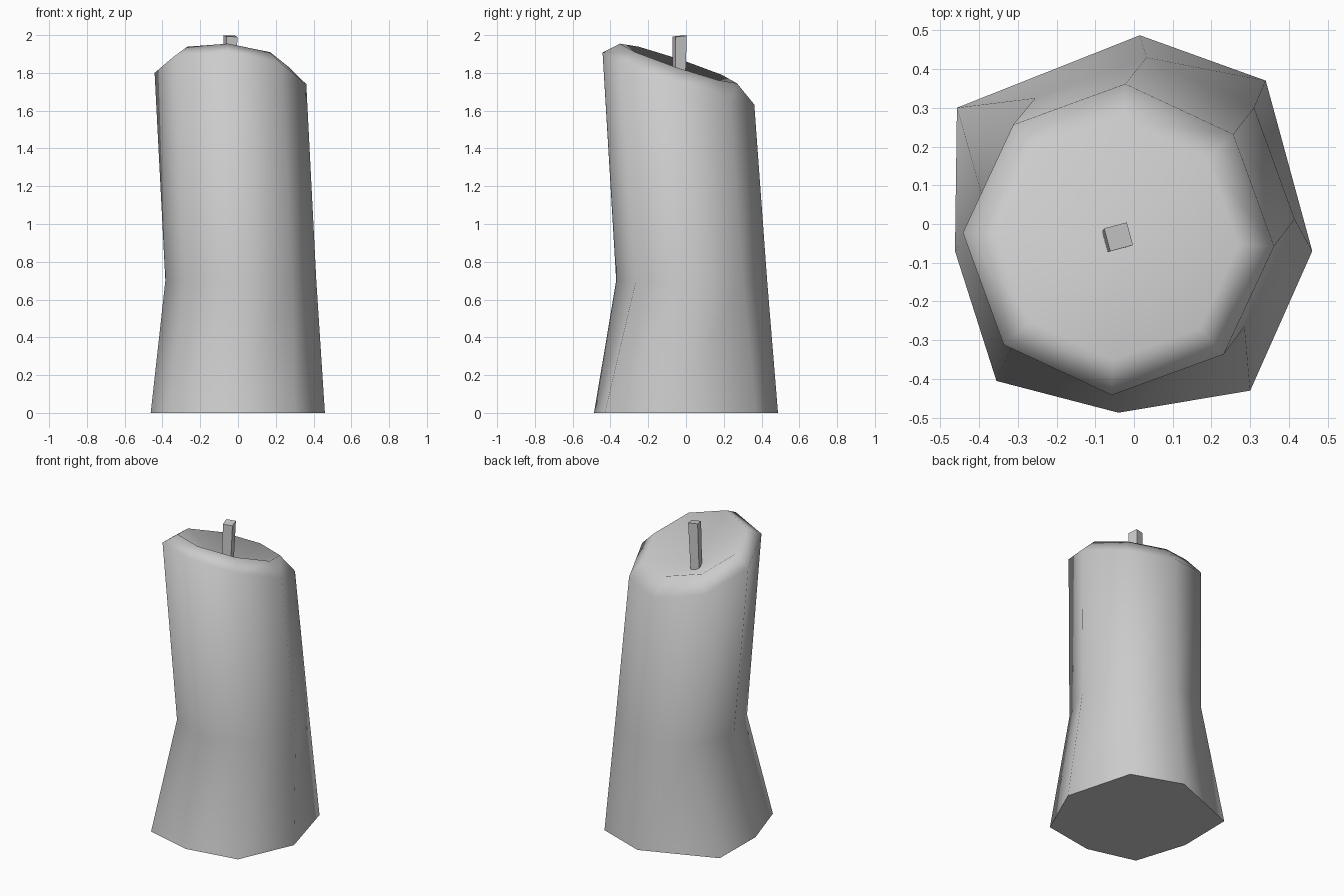
import bpy
import bmesh
from math import cos, sin, radians, tau

default_cube = bpy.data.objects.get("Cube")
if default_cube:
    bpy.data.objects.remove(default_cube, do_unlink=True)

SIDES = 8


def make_material(name, colour):
    material = bpy.data.materials.new(name)
    material.use_nodes = True
    material.diffuse_color = colour
    material.node_tree.nodes["Principled BSDF"].inputs["Base Color"].default_value = colour
    return material


def make_object(name, bm, material):
    bmesh.ops.recalc_face_normals(bm, faces=bm.faces[:])
    mesh = bpy.data.meshes.new(name)
    bm.to_mesh(mesh)
    bm.free()
    mesh.materials.append(material)
    obj = bpy.data.objects.new(name, mesh)
    bpy.context.collection.objects.link(obj)
    return obj


def regular_ring(centre, radius, sides, turn, tilt=(0, 0)):
    """Points of a regular polygon lying on a tilted plane."""
    cx, cy, cz = centre
    points = []
    for i in range(sides):
        angle = tau * i / sides + radians(turn)
        dx, dy = radius * cos(angle), radius * sin(angle)
        points.append((cx + dx, cy + dy, cz + tilt[0] * dx + tilt[1] * dy))
    return points


def loft(bm, rings):
    """Join successive rings with quads and return the vertex rings."""
    rings = [[bm.verts.new(p) for p in ring] for ring in rings]
    for lower, upper in zip(rings, rings[1:]):
        count = len(lower)
        for i in range(count):
            j = (i + 1) % count
            bm.faces.new((lower[i], lower[j], upper[j], upper[i])).smooth = True
    return rings


grey = make_material("pale grey", (0.6, 0.6, 0.6, 1))

# Candle body: uneven foot, narrow waist, slanted shoulder and rim
foot = [(0.46, -0.07), (0.34, 0.37), (0.015, 0.487), (-0.457, 0.3),
        (-0.462, -0.07), (-0.355, -0.405), (-0.04, -0.487), (0.3, -0.43)]
bm = bmesh.new()
rings = loft(bm, [
    [(x, y, 0) for x, y in foot],
    regular_ring((0.015, 0.03, 0.7), 0.4, SIDES, -2.5),
    regular_ring((-0.04, -0.04, 1.77), 0.402, SIDES, -2.5, (-0.09, -0.34)),
    regular_ring((-0.04, -0.04, 1.85), 0.31, SIDES, -2.5, (-0.08, -0.335)),
])

# Flat underside with a crisp edge
base = bm.faces.new(rings[0])
for edge in base.edges:
    edge.smooth = False

# Melted hollow around the wick
hollow = bm.verts.new((-0.04, -0.04, 1.68))
rim = rings[-1]
for i in range(SIDES):
    bm.faces.new((rim[i], rim[(i + 1) % SIDES], hollow)).smooth = True
make_object("candle_body", bm, grey)

# Wick: a slightly leaning and widening square post
bm = bmesh.new()
wick = loft(bm, [
    regular_ring((-0.05, -0.04, 1.65), 0.038, 4, 60),
    regular_ring((-0.04, -0.033, 1.995), 0.043, 4, 60, (-0.06, 0.1)),
])
bm.faces.new(wick[0])
bm.faces.new(wick[1])
for face in bm.faces:
    face.smooth = False
make_object("wick", bm, grey)
